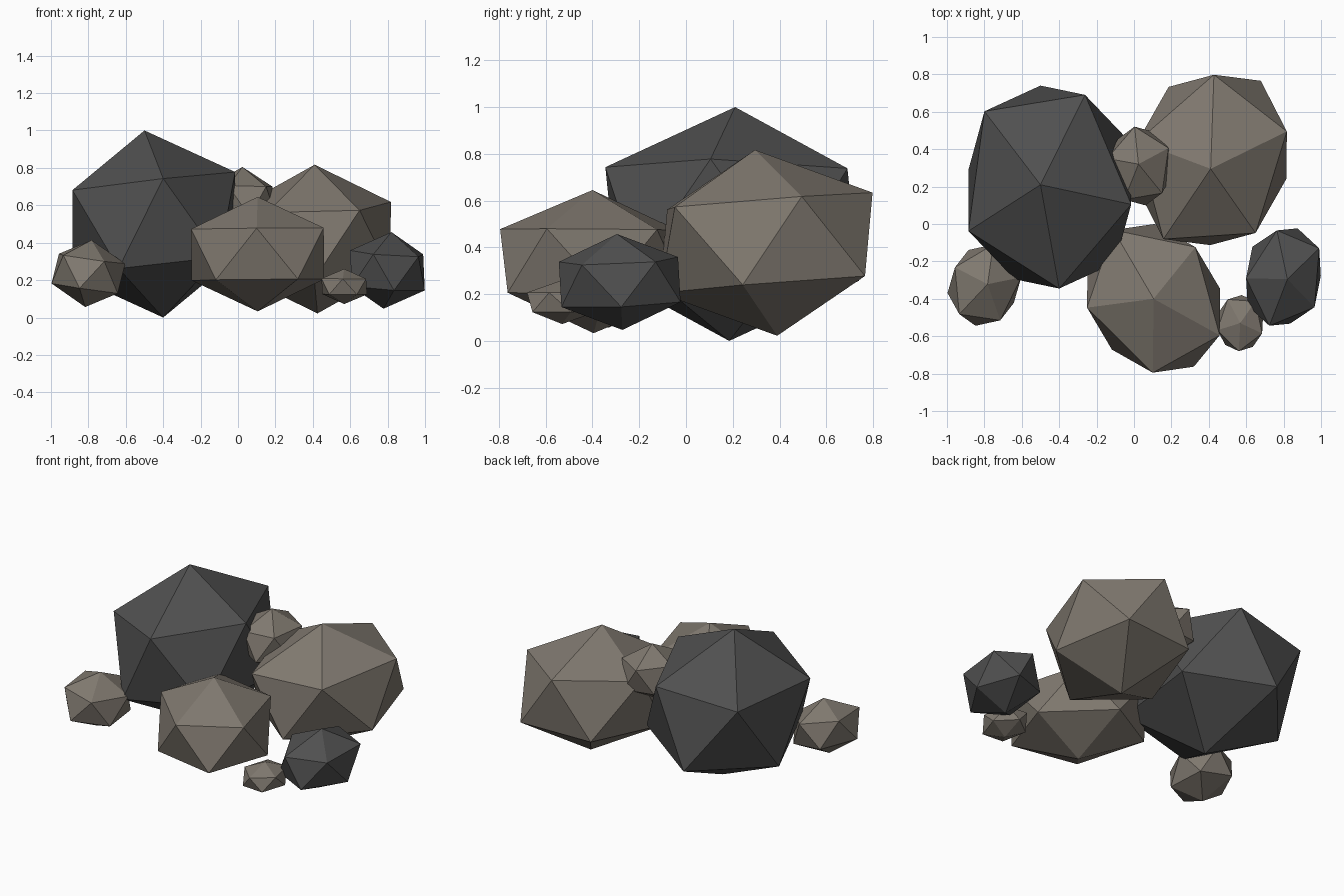
import bpy
from math import cos, sin, radians, sqrt
from mathutils import Matrix, Vector

default = bpy.data.objects.get("Cube")
if default:
    bpy.data.objects.remove(default, do_unlink=True)


def make_material(name, colour):
    mat = bpy.data.materials.new(name)
    mat.use_nodes = True
    mat.diffuse_color = colour
    bsdf = mat.node_tree.nodes["Principled BSDF"]
    bsdf.inputs["Base Color"].default_value = colour
    bsdf.inputs["Roughness"].default_value = 0.9
    return mat


warm_stone = make_material("warm_grey_stone", (0.215, 0.19, 0.16, 1))
dark_stone = make_material("dark_grey_stone", (0.08, 0.08, 0.08, 1))


def rock(name, mat, crown, foot, corner, next_corner):
    """Twenty-sided stone, stretched and tilted so that its poles sit at crown
    and foot and two neighbouring upper corners sit at the given points."""
    crown, foot = Vector(crown), Vector(foot)
    centre = (crown + foot) / 2
    pole = crown - centre
    ring_centre = centre + pole / sqrt(5)
    ring_radius = 2 / sqrt(5)
    # Radial axes of the upper ring of five corners
    step = radians(72)
    axis_a = (Vector(corner) - ring_centre) / ring_radius
    axis_b = (Vector(next_corner) - ring_centre) / ring_radius
    axis_b = (axis_b - axis_a * cos(step)) / sin(step)
    shape = Matrix((axis_a, axis_b, pole)).transposed().to_4x4()

    bpy.ops.mesh.primitive_ico_sphere_add(subdivisions=1, radius=1)
    obj = bpy.context.object
    obj.name = obj.data.name = name
    obj.data.transform(shape)
    obj.location = centre
    obj.data.materials.append(mat)
    bpy.ops.object.shade_flat()
    return obj


# Large boulders
rock("large_dark_boulder", dark_stone,
     (-0.5, 0.21, 1.0), (-0.4, 0.185, 0.0),
     (-0.4, -0.345, 0.743), (-0.015, 0.105, 0.778))
rock("back_left_boulder", warm_stone,
     (0.41, 0.295, 0.817), (0.425, 0.39, 0.022),
     (0.65, -0.048, 0.573), (0.817, 0.495, 0.618))
rock("front_boulder", warm_stone,
     (0.105, -0.4, 0.645), (0.105, -0.395, 0.033),
     (0.1, -0.795, 0.478), (0.458, -0.595, 0.48))

# Smaller stones around them
rock("right_side_stone", warm_stone,
     (-0.783, -0.322, 0.414), (-0.817, -0.332, 0.056),
     (-0.715, -0.515, 0.3), (-0.603, -0.285, 0.288))
rock("left_side_stone", dark_stone,
     (0.82, -0.295, 0.457), (0.778, -0.272, 0.047),
     (0.965, -0.445, 0.325), (0.99, -0.13, 0.338))
rock("front_pebble", warm_stone,
     (0.568, -0.53, 0.26), (0.568, -0.53, 0.072),
     (0.56, -0.68, 0.207), (0.685, -0.585, 0.207))
rock("wedged_stone", warm_stone,
     (0.024, 0.32, 0.805), (0.04, 0.3, 0.44),
     (0.15, 0.165, 0.7), (0.184, 0.406, 0.7))
